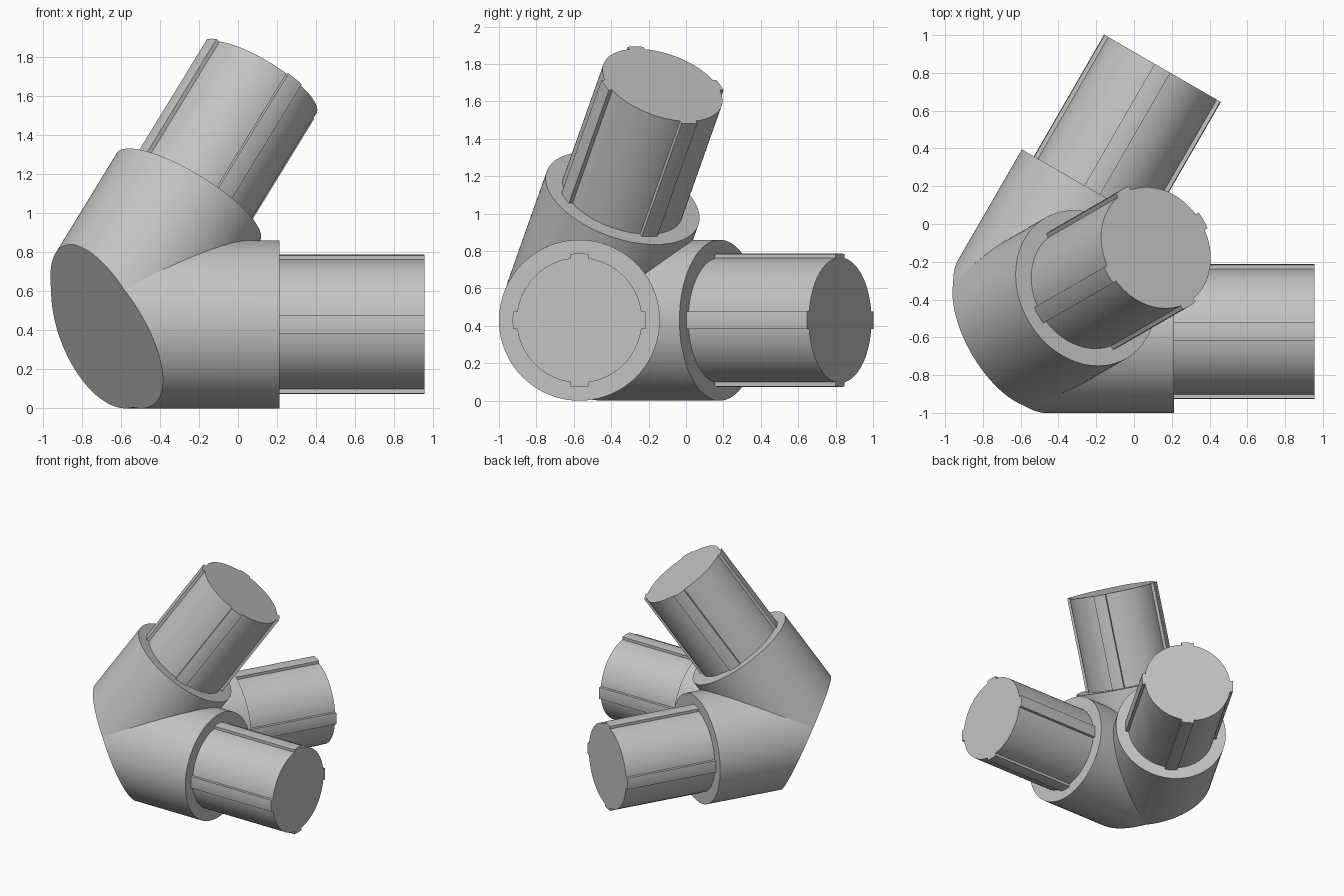
import bpy, bmesh, math
from mathutils import Vector, Matrix

old = bpy.data.objects.get("Cube")
if old:
    bpy.data.objects.remove(old)

HUB = Vector((-0.654, -0.57, 0.43))
R, PEG_R, KEY_R, KEY_HALF = 0.43, 0.335, 0.357, 0.048
SEGMENTS = 128
# arm name: (direction, sleeve end, peg end)
ARMS = {
    "side": (Vector((1, 0, 0)), 0.866, 1.61),
    "rear": (Vector((0.5, math.sqrt(3) / 2, 0)), 0.866, 1.61),
    "upper": (Vector((0.5, math.sqrt(3) / 6, math.sqrt(2 / 3))), 0.80, 1.54),
}

grey = bpy.data.materials.new("plain grey")
grey.use_nodes = True
grey.diffuse_color = (0.55, 0.55, 0.55, 1)
grey.node_tree.nodes["Principled BSDF"].inputs["Base Color"].default_value = (0.55, 0.55, 0.55, 1)


def frame(axis):
    """Matrix with local z along the arm and local x horizontal."""
    u = Vector((0, 0, 1)).cross(axis).normalized()
    v = axis.cross(u)
    return Matrix.Translation(HUB) @ Matrix((u, v, axis)).transposed().to_4x4()


def prism(profile, start, end, axis):
    """Extrude a closed 2D profile along an arm."""
    bm = bmesh.new()
    face = bm.faces.new([bm.verts.new((x, y, start)) for x, y in profile])
    top = bmesh.ops.extrude_face_region(bm, geom=[face], use_keep_orig=True)["geom"]
    moved = [g for g in top if isinstance(g, bmesh.types.BMVert)]
    bmesh.ops.translate(bm, vec=(0, 0, end - start), verts=moved)
    bmesh.ops.transform(bm, matrix=frame(axis), verts=bm.verts)
    bmesh.ops.recalc_face_normals(bm, faces=bm.faces)
    return bm


def cut(bm, point, normal):
    """Trim everything beyond a plane and close the section."""
    geom = bm.verts[:] + bm.edges[:] + bm.faces[:]
    res = bmesh.ops.bisect_plane(bm, geom=geom, dist=1e-6, plane_co=point,
                                 plane_no=normal, clear_outer=True)
    edges = [g for g in res["geom_cut"] if isinstance(g, bmesh.types.BMEdge)]
    bmesh.ops.edgeloop_fill(bm, edges=edges)


def finish(bm, name):
    mesh = bpy.data.meshes.new(name)
    bm.to_mesh(mesh)
    bm.free()
    mesh.materials.append(grey)
    obj = bpy.data.objects.new(name, mesh)
    bpy.context.collection.objects.link(obj)
    bpy.ops.object.select_all(action="DESELECT")
    obj.select_set(True)
    bpy.context.view_layer.objects.active = obj
    bpy.ops.object.shade_smooth_by_angle(angle=math.radians(25))


def polar(r, a):
    return r * math.cos(a), r * math.sin(a)


# Profiles: plain sleeve circle, and peg circle with four raised keys
sleeve = [polar(R, math.tau * i / SEGMENTS) for i in range(SEGMENTS)]
keyed = []
inner = math.asin(KEY_HALF / PEG_R)
outer = math.asin(KEY_HALF / KEY_R)
for quarter in range(4):
    a = quarter * math.pi / 2
    keyed += [polar(KEY_R, a + outer * k / 2) for k in range(-2, 3)]
    sweep = math.pi / 2 - 2 * inner
    keyed += [polar(PEG_R, a + inner + sweep * k / 24) for k in range(25)]

# Corner body: three sleeves mitred together, with a flat facet at the back
tilt = math.radians(24)
facet = -Vector((math.cos(tilt) * math.cos(math.pi / 6),
                 math.cos(tilt) * math.sin(math.pi / 6), math.sin(tilt)))
body = bmesh.new()
for axis, sleeve_end, _ in ARMS.values():
    bm = prism(sleeve, -1.2, sleeve_end, axis)
    mitres = [(other - axis).normalized() for other, _, _ in ARMS.values() if other != axis]
    for normal in mitres:
        cut(bm, HUB, normal)
    cut(bm, HUB + facet * 0.05, facet)
    bmesh.ops.recalc_face_normals(bm, faces=bm.faces)
    # Drop the hidden mitre walls
    bm.normal_update()
    walls = [f for f in bm.faces if any(abs(f.normal.dot(m)) > 0.999 for m in mitres)]
    bmesh.ops.delete(bm, geom=walls, context="FACES")
    part = bpy.data.meshes.new("part")
    bm.to_mesh(part)
    bm.free()
    body.from_mesh(part)
    bpy.data.meshes.remove(part)
bmesh.ops.remove_doubles(body, verts=body.verts, dist=1e-5)
finish(body, "corner_body")

# Keyed pegs
for name, (axis, sleeve_end, peg_end) in ARMS.items():
    finish(prism(keyed, sleeve_end - 0.02, peg_end, axis), name + "_peg")
